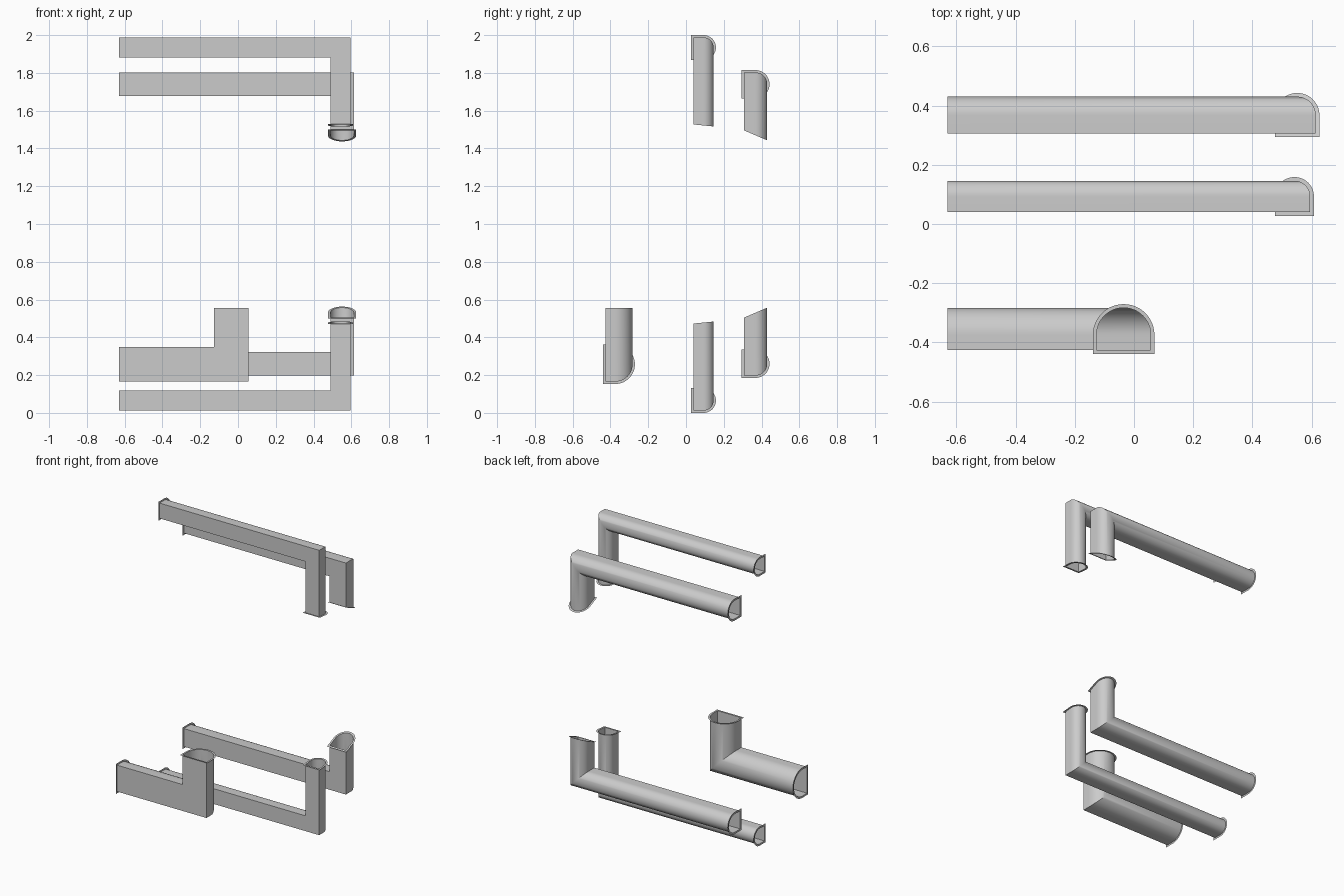
import bpy, bmesh, math

if "Cube" in bpy.data.objects:
    bpy.data.objects.remove(bpy.data.objects["Cube"])

LEFT, LIP, SEGS = -0.63, 0.0125, 24


def d_profile(r, depth, grow=0.0):
    """D outline (u across, v back from the flat front), optionally offset outward."""
    R, mid = r + grow, depth - r
    arc = [(R * math.cos(math.pi * i / SEGS), mid + R * math.sin(math.pi * i / SEGS))
           for i in range(SEGS + 1)]
    return arc + [(-R, -grow), (R, -grow)]


def skin(name, loops):
    """Open sheet lofted through the closed loops of points."""
    bm = bmesh.new()
    rows = [[bm.verts.new(p) for p in loop] for loop in loops]
    n = len(rows[0])
    for a, b in zip(rows, rows[1:]):
        for i in range(n):
            j = (i + 1) % n
            bm.faces.new((a[i], a[j], b[j], b[i]))
    bmesh.ops.recalc_face_normals(bm, faces=bm.faces)
    me = bpy.data.meshes.new(name)
    bm.to_mesh(me)
    bm.free()
    ob = bpy.data.objects.new(name, me)
    bpy.context.collection.objects.link(ob)
    bpy.ops.object.select_all(action='DESELECT')
    ob.select_set(True)
    bpy.context.view_layer.objects.active = ob
    bpy.ops.object.shade_smooth_by_angle(angle=math.radians(30))


def duct(name, xc, y0, zc, r, depth, end_z, slope, flip=False):
    """Mitred L-shaped duct with a thin flange at each open end."""
    def place(x, y, z):
        return (x, y, 2 - z if flip else z)

    def side_end(prof):
        return [place(LEFT, y0 + v, zc - u) for u, v in prof]

    def leg_end(prof):
        return [place(xc + u, y0 + v, end_z + slope * v) for u, v in prof]

    inner, outer = d_profile(r, depth), d_profile(r, depth, LIP)
    mitre = [place(xc + u, y0 + v, zc - u) for u, v in inner]
    skin(name + "_duct", [side_end(inner), mitre, leg_end(inner)])
    skin(name + "_side_flange", [side_end(inner), side_end(outer)])
    skin(name + "_leg_flange", [leg_end(inner), leg_end(outer)])


# Wide front duct with a level opening
duct("wide", -0.035, -0.426, 0.257, 0.0915, 0.143, 0.554, 0.0)

# Middle and rear ducts, each repeated upside down at the top
for tag, flip in (("lower", False), ("upper", True)):
    duct(tag + "_middle", 0.542, 0.040, 0.0655, 0.053, 0.106, 0.473, 0.10, flip)
    duct(tag + "_rear", 0.551, 0.306, 0.260, 0.0625, 0.124, 0.504, 0.43, flip)
